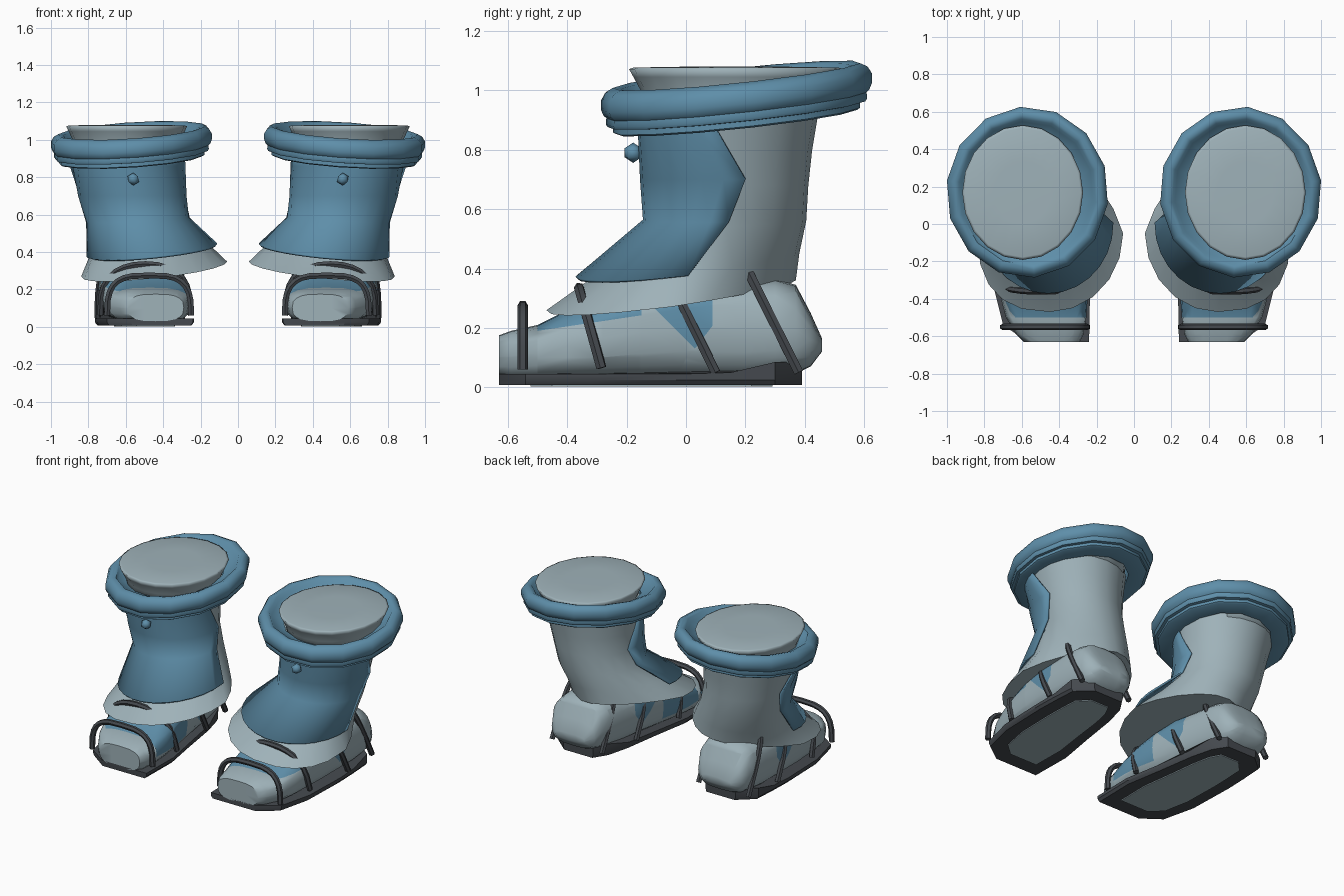
import bpy, bmesh, math

if "Cube" in bpy.data.objects:
    bpy.data.objects.remove(bpy.data.objects["Cube"])

TAU = math.tau


def material(name, rgb):
    m = bpy.data.materials.new(name)
    m.diffuse_color = (*rgb, 1)
    m.use_nodes = True
    m.node_tree.nodes["Principled BSDF"].inputs["Base Color"].default_value = m.diffuse_color
    return m


BLUE = material("blue_leather", (0.112, 0.272, 0.398))
GREY = material("pale_grey", (0.345, 0.445, 0.485))
DARK = material("dark_rubber", (0.060, 0.068, 0.078))


def finish(name, bm, mats, angle=40, rule=None):
    """Turn a bmesh into a mirrored pair of smooth-shaded parts."""
    bmesh.ops.recalc_face_normals(bm, faces=bm.faces)
    if rule:
        for f in bm.faces:
            f.material_index = rule(f.calc_center_median())
    me = bpy.data.meshes.new(name)
    bm.to_mesh(me)
    bm.free()
    ob = bpy.data.objects.new(name, me)
    bpy.context.collection.objects.link(ob)
    for m in mats:
        me.materials.append(m)
    bpy.ops.object.select_all(action='DESELECT')
    ob.select_set(True)
    bpy.context.view_layer.objects.active = ob
    bpy.ops.object.shade_smooth_by_angle(angle=math.radians(angle))
    ob.modifiers.new("pair", 'MIRROR').use_mirror_merge = False
    return ob


def loft(rings, around=True, ends=True, loop=False):
    """Bridge a list of equally long point rings."""
    bm = bmesh.new()
    vs = [[bm.verts.new(p) for p in r] for r in rings]
    n = len(vs[0])
    pairs = list(zip(vs, vs[1:])) + ([(vs[-1], vs[0])] if loop else [])
    for a, b in pairs:
        for i in range(n if around else n - 1):
            j = (i + 1) % n
            bm.faces.new((a[i], a[j], b[j], b[i]))
    if ends:
        bm.faces.new(vs[0])
        bm.faces.new(vs[-1])
    return bm


def bulge(v, p=.7):
    return math.copysign(abs(v) ** p, v)


def ellipse(cx, cy, rx, ry, z, sx=0.0, sy=0.0, egg=0.0, n=20, start=TAU / 4, span=TAU):
    """Tilted ellipse; egg narrows the back and squares the outer front corner."""
    steps = n if span == TAU else n - 1
    out = []
    for i in range(n):
        t = start + span * i / steps
        c, s = math.cos(t), math.sin(t)
        if s > 0:
            c *= 1 - egg * s
        elif c > 0:
            c, s = bulge(c, 1 - egg * .7), bulge(s, 1 - egg * .7)
        x, y = rx * c, ry * s
        out.append((cx + x, cy + y, z + sx * x + sy * y))
    return out


# Grey shaft with flared skirt
shaft = [(.59, .15, .31, .30, .95, 0, 0),
         (.575, .14, .285, .285, .80, 0, 0),
         (.56, .135, .27, .277, .68, 0, 0),
         (.53, .135, .265, .27, .555, -.05, .02),
         (.48, .06, .305, .322, .43, -.10, .07, .12),
         (.448, -.05, .39, .42, .31, -.10, .12, .28)]
finish("shaft", loft([ellipse(*s) for s in shaft]), [GREY], 60)

# Blue front panel: open arcs hugging the front of the shaft
panel = [(.59, .15, .315, .315, .93, 0, 0, -14),
         (.59, .15, .312, .312, .86, 0, 0, -8),
         (.565, .135, .29, .29, .70, 0, 0, 13),
         (.535, .13, .277, .275, .57, -.05, .02, 3),
         (.46, .0, .35, .372, .41, -.10, .10, 1)]
rows = []
for *s, edge in panel:
    e = math.radians(edge)
    rows.append(ellipse(*s, n=15, start=-math.pi - e, span=math.pi + 2 * e))
ob = finish("front_panel", loft(rows, around=False, ends=False), [BLUE], 80)
ob.modifiers.new("thickness", 'SOLIDIFY').thickness = 0.012

# Tilted collar: thick roll with two thinner ridges below
profile = [(0, .012), (-.015, .037), (-.04, .05), (-.065, .043), (-.08, .02),
           (-.15, -.005), (-.15, -.105), (-.05, -.106), (-.04, -.1), (-.04, -.082),
           (-.022, -.08), (-.016, -.07), (-.018, -.05), (-.008, -.04), (0, -.02)]
rings = [ellipse(.57, .17, .434 + o, .458 + o, 1.0 + h, -.065, .105, n=14,
                 start=math.radians(85)) for o, h in profile]
finish("collar", loft(rings, ends=False, loop=True), [BLUE], 45)

# Pale stuffing plug in the collar opening
plug = [(.28, .30, .92), (.285, .315, .99), (.31, .345, 1.045), (.323, .36, 1.072),
        (.31, .345, 1.077), (.15, .17, 1.08)]
finish("inner_plug", loft([ellipse(.595, .168, rx, ry, z) for rx, ry, z in plug]),
       [GREY], 180)

# Foot: rounded sections along y (y, centre x, half width, bottom, top)
sections = [(-.63, .44, .15, .03, .175), (-.59, .45, .18, .02, .19),
            (-.50, .47, .215, .02, .21), (-.40, .48, .232, .02, .26),
            (-.28, .49, .238, .02, .31), (-.16, .505, .236, .02, .35),
            (0, .52, .225, .02, .38), (.20, .535, .205, .02, .37),
            (.30, .54, .195, .03, .365), (.37, .545, .185, .045, .345),
            (.42, .545, .16, .07, .25), (.458, .545, .11, .12, .165)]
rings = []
for y, cx, w, lo, hi in sections:
    ring = []
    for i in range(20):
        t = TAU * i / 20
        ring.append((cx + w * bulge(math.cos(t)), y,
                     (lo + hi) / 2 + (hi - lo) / 2 * bulge(math.sin(t))))
    rings.append(ring)
foot = loft(rings)

# Cut the outlines of the blue vamp into the foot (point, normal)
cuts = [((0, -.50, 0), (0, 1, 0)), ((0, -.15, 0), (0, 1, 0)),
        ((0, .09, 0), (0, 1, 0)), ((.5, 0, 0), (1, 0, 0)),
        ((0, -.50, .19), (0, -.15, 1)), ((0, 0, .10), (0, 0, 1)),
        ((0, 0, .16), (0, 1, 1)), ((0, .03, .13), (0, -1.3, 1))]
for co, no in cuts:
    bmesh.ops.bisect_plane(foot, geom=foot.verts[:] + foot.edges[:] + foot.faces[:],
                           plane_co=co, plane_no=no)


def vamp(c):
    low = .19 + .15 * (c.y + .5) if c.x > .5 else .10
    front = -.5 < c.y < -.15 and c.z > low
    back = -.15 < c.y < .09 and c.z + c.y > .16 and c.z > .13 + 1.3 * (c.y - .03)
    return 1 if front or back else 0


finish("foot", foot, [GREY, BLUE], 50, vamp)

# Sole, thicker at the heel
outline = [(.24, -.63), (.57, -.63), (.70, -.54), (.755, -.32), (.765, 0), (.76, .15),
           (.75, .30), (.64, .39), (.42, .39), (.36, .30), (.32, .15), (.28, -.1),
           (.235, -.35)]


def sole_top(y):
    return .045 + .04 * min(1, max(0, (y - .13) / .17))


finish("sole", loft([[(.5 + (x - .5) * .95, y, .008) for x, y in outline],
                     [(x, y, .025) for x, y in outline],
                     [(x, y, sole_top(y)) for x, y in outline]]), [DARK], 35)

# Pale tread inset under the sole
tread = [(.5 + (x - .5) * .62, -.1 + (y + .1) * .8) for x, y in outline]
finish("tread", loft([[(x, y, z) for x, y in tread] for z in (.002, .009)]), [GREY], 30)

# Straps: tubes arching over the foot
# (foot y, foot z, crown y, crown z, centre x, half width, squareness)
straps = [(-.55, .06, -.55, .275, .475, .225, .6),
          (-.285, .065, -.36, .335, .495, .24, .9),
          (.10, .05, -.06, .375, .525, .225, .5),
          (.38, .05, .185, .44, .545, .185, .3)]
for k, (y0, z0, y1, z1, cx, w, sq) in enumerate(straps):
    cu = bpy.data.curves.new("strap_path", 'CURVE')
    cu.dimensions = '3D'
    cu.bevel_depth = .018
    cu.bevel_resolution = 1
    cu.use_fill_caps = True
    sp = cu.splines.new('POLY')
    sp.points.add(14)
    for i, p in enumerate(sp.points):
        t = math.pi * i / 14
        h = bulge(math.sin(t), .65) if 0 < i < 14 else 0
        x = 0 if i == 7 else bulge(math.cos(t), sq)
        p.co = (cx + w * x, y0 + (y1 - y0) * h, z0 + (z1 - z0) * h, 1)
    tmp = bpy.data.objects.new("strap_path", cu)
    bpy.context.collection.objects.link(tmp)
    bpy.context.view_layer.update()
    bm = bmesh.new()
    bm.from_mesh(tmp.to_mesh())
    tmp.to_mesh_clear()
    bpy.data.objects.remove(tmp)
    finish(f"strap_{k + 1}", bm, [DARK], 50)

# Buttons: one on the front, small ones at the panel edges
for name, pos, r in (("front_button", (.56, -.178, .79), .034),
                     ("inner_button", (.245, .08, .515), .02),
                     ("outer_button", (.79, .08, .515), .02)):
    bm = bmesh.new()
    bmesh.ops.create_icosphere(bm, subdivisions=1, radius=r)
    bmesh.ops.translate(bm, vec=pos, verts=bm.verts)
    finish(name, bm, [BLUE], 60)
